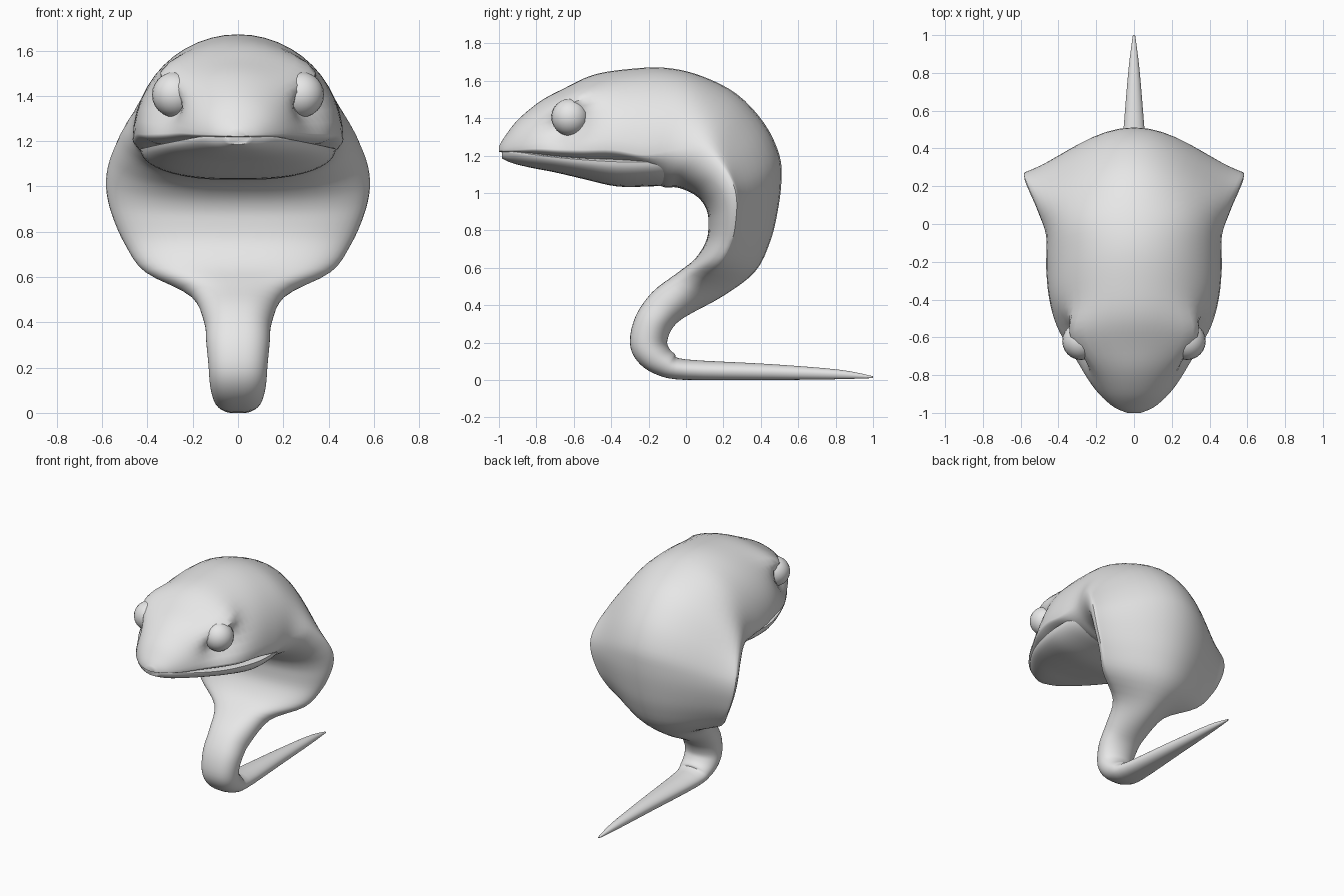
import bpy
import bmesh
import math
from mathutils import Vector

cube = bpy.data.objects.get("Cube")
if cube:
    bpy.data.objects.remove(cube, do_unlink=True)

grey = bpy.data.materials.new("plain grey")
grey.use_nodes = True
grey.diffuse_color = (0.8, 0.8, 0.8, 1)
grey.node_tree.nodes["Principled BSDF"].inputs["Base Color"].default_value = grey.diffuse_color

SIDES = 48
STEPS = 4

# Each ring: belly y, belly z, back y, back z, half width
TAIL = [
    (1.0, .01, 1.0, .02, .006), (.8, .004, .82, .055, .03), (.45, 0, .45, .085, .06),
    (0, 0, 0, .11, .1), (-.16, .03, -.06, .14, .115), (-.26, .1, -.09, .17, .125),
    (-.3, .2, -.1, .21, .13), (-.27, .34, -.07, .28, .14), (-.18, .47, 0, .34, .15),
]
HOOD = [
    (-.05, .57, .2, .45, .21), (.05, .65, .37, .58, .41), (.11, .75, .45, .74, .5),
    (.12, .85, .49, .9, .555), (.11, .91, .51, 1.06, .58), (.08, .96, .5, 1.2, .58),
    (.03, 1.0, .42, 1.37, .555), (-.05, 1.03, .27, 1.53, .51),
]
HEAD = [
    (-.13, 1.035, .07, 1.63, .465), (-.25, 1.13, -.12, 1.67, .465),
    (-.4, 1.16, -.33, 1.66, .45), (-.55, 1.165, -.5, 1.63, .41),
    (-.68, 1.18, -.65, 1.56, .345), (-.8, 1.195, -.78, 1.49, .265),
    (-.9, 1.205, -.9, 1.39, .185), (-.97, 1.215, -.97, 1.3, .105), (-1, 1.22, -1, 1.25, .035),
]
# Lower jaw rings: y, bottom z, top z, half width
JAW = [
    (.05, 1.09, 1.2, .37), (-.08, 1.045, 1.2, .41), (-.2, 1.035, 1.19, .43),
    (-.37, 1.035, 1.19, .425), (-.55, 1.075, 1.195, .38), (-.7, 1.11, 1.205, .315),
    (-.83, 1.135, 1.22, .23), (-.93, 1.16, 1.23, .145), (-.985, 1.185, 1.23, .055),
]


def resample(rings):
    """Smooth the ring parameters along the length."""
    out = []
    last = len(rings) - 1
    for i in range(last):
        p0, p1, p2, p3 = (rings[min(max(i + k, 0), last)] for k in (-1, 0, 1, 2))
        for step in range(STEPS):
            t = step / STEPS
            out.append([
                b + t / 2 * (c - a + t * (2 * a - 5 * b + 4 * c - d + t * (3 * (b - c) + d - a)))
                for a, b, c, d in zip(p0, p1, p2, p3)])
    out.append(rings[last])
    return out


def finish(obj):
    obj.data.materials.append(grey)
    bpy.ops.object.select_all(action='DESELECT')
    obj.select_set(True)
    bpy.context.view_layer.objects.active = obj
    bpy.ops.object.shade_smooth_by_angle(angle=math.radians(50))


def section(angle, side, flare):
    """Across and depth factors: round back, flared to wings, and a flatter belly."""
    across, up = math.cos(angle), math.sin(angle)
    if up > 0:
        up += .85 * flare * (up ** 3.5 - up)
        return across, side + up * (1 - side)
    return math.copysign(abs(across) ** .75, across), side + up * side


def loft(name, rings, shape=None):
    """Skin rings of belly, back, half width, widest depth and wing flare."""
    bm = bmesh.new()
    loops = []
    for fy, fz, by, bz, width, side, flare in resample(rings):
        belly, back = Vector((0, fy, fz)), Vector((0, by, bz))
        loop = []
        for k in range(SIDES):
            across, depth = section(math.tau * k / SIDES, side, flare)
            co = belly.lerp(back, depth)
            co.x = width * across
            co.z = max(co.z, 0)
            if shape:
                shape(co)
            loop.append(bm.verts.new(co))
        loops.append(loop)
    for a, b in zip(loops, loops[1:]):
        for k in range(SIDES):
            n = (k + 1) % SIDES
            bm.faces.new((a[k], a[n], b[n], b[k]))
    bm.faces.new(loops[0])
    bm.faces.new(loops[-1])
    bmesh.ops.recalc_face_normals(bm, faces=bm.faces)
    mesh = bpy.data.meshes.new(name)
    bm.to_mesh(mesh)
    bm.free()
    obj = bpy.data.objects.new(name, mesh)
    bpy.context.collection.objects.link(obj)
    finish(obj)


def bump(co, y, z, length, height):
    """Soft oval falloff, tilted to follow the slope of the forehead."""
    dy, dz = co.y - y, co.z - z
    along, over = .87 * dy + .5 * dz, .87 * dz - .5 * dy
    return math.exp(-(along / length) ** 2 - (over / height) ** 2)


def carve_face(co):
    """Hollow the eye sockets and raise the brows above them."""
    brow = bump(co, -.62, 1.51, .17, .075)
    socket = bump(co, -.65, 1.37, .13, .09)
    co.x *= 1 + .4 * brow - .26 * socket


# Body, hood and upper head in one skin
body_rings = [r + (.5, 0) for r in TAIL]
for i, ring in enumerate(HOOD):
    spread = math.sin(math.pi * (i + 1) / (len(HOOD) + 1))
    body_rings.append(ring + (.4, min(1, 1.3 * spread)))
body_rings += [r + (.33 if i == 0 else .14, 0) for i, r in enumerate(HEAD)]
loft("snake_body", body_rings, carve_face)

# Lower jaw
loft("lower_jaw", [(y, low, y, top, w, .85, 0) for y, low, top, w in JAW])

# Eyes
for name, sign in (("left_eye", 1), ("right_eye", -1)):
    bpy.ops.mesh.primitive_uv_sphere_add(
        segments=24, ring_count=12, radius=.1, location=(sign * .28, -.62, 1.405))
    eye = bpy.context.object
    eye.name = name
    finish(eye)
